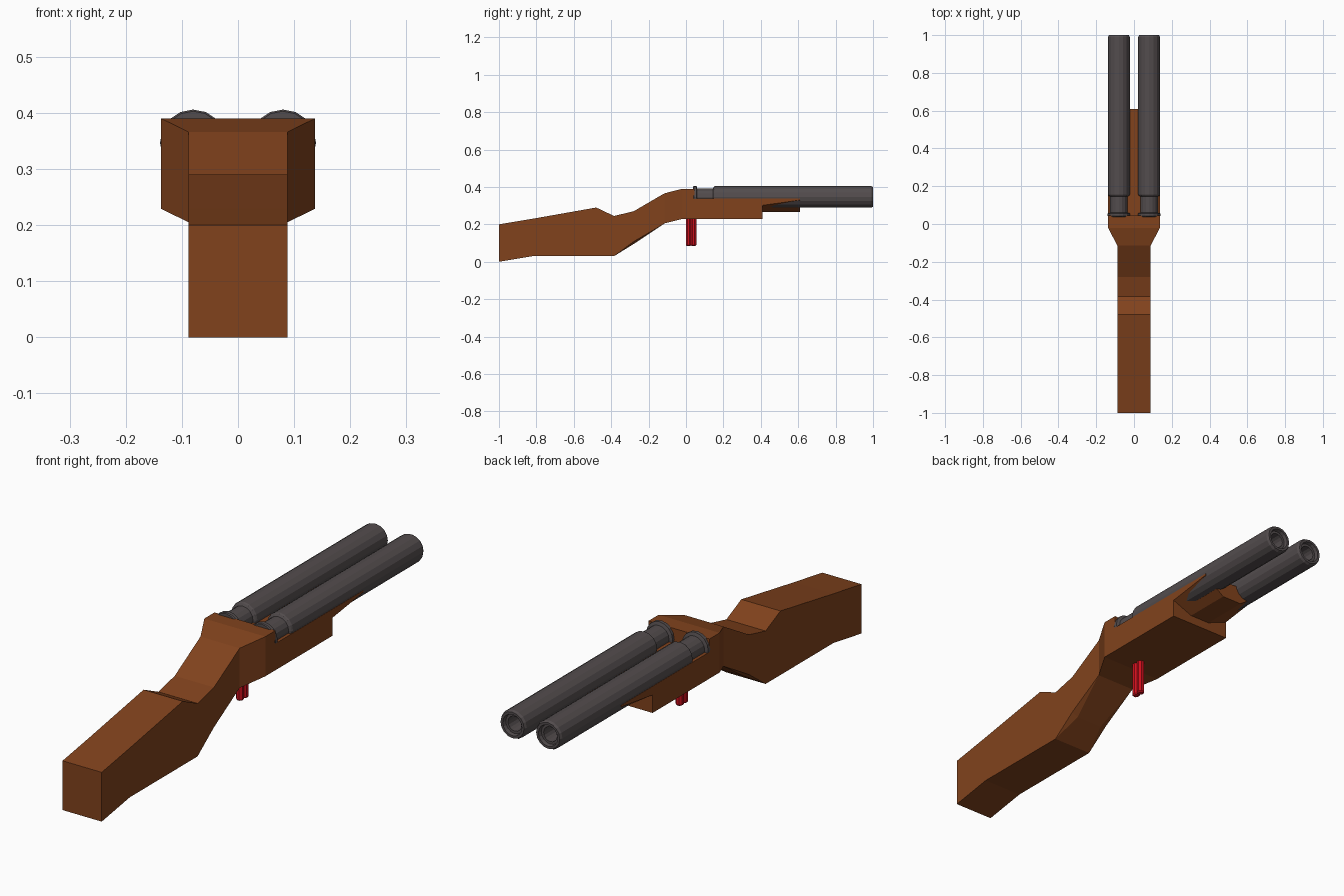
import bpy, math

if "Cube" in bpy.data.objects:
    bpy.data.objects.remove(bpy.data.objects["Cube"])


def material(name, rgb):
    m = bpy.data.materials.new(name)
    m.diffuse_color = (*rgb, 1)
    m.use_nodes = True
    m.node_tree.nodes["Principled BSDF"].inputs["Base Color"].default_value = m.diffuse_color
    return m


WOOD = material("wood", (0.22, 0.055, 0.012))
STEEL = material("dark_steel", (0.085, 0.072, 0.074))
RED = material("red", (0.62, 0.005, 0.012))


def make(name, verts, faces, mat):
    me = bpy.data.meshes.new(name)
    me.from_pydata(verts, [], faces)
    me.materials.append(mat)
    ob = bpy.data.objects.new(name, me)
    bpy.context.collection.objects.link(ob)
    return ob


def loft(name, rings, mat, capped=True):
    n = len(rings[0])
    verts = [v for r in rings for v in r]
    faces = [(i * n + j, i * n + (j + 1) % n, (i + 1) * n + (j + 1) % n, (i + 1) * n + j)
             for i in range(len(rings) - 1) for j in range(n)]
    if capped:
        faces += [tuple(reversed(range(n))), tuple(range(len(verts) - n, len(verts)))]
    return make(name, verts, faces, mat)


# Wooden body: y, half width, top z, outer bottom z, keel half width, keel z
sections = [
    (-1.00, .088, .200, .000, .088, .000),
    (-0.82, .088, .230, .030, .088, .030),
    (-0.48, .088, .290, .030, .088, .030),
    (-0.385, .088, .245, .030, .088, .030),
    (-0.28, .088, .270, .108, .060, .095),
    (-0.115, .088, .366, .205, .088, .205),
    (-0.02, .137, .390, .229, .100, .229),
    (0.045, .137, .390, .229, .100, .229),
    (0.045, .137, .337, .229, .100, .229),
    (0.41, .137, .337, .229, .100, .229),
    (0.41, .137, .337, .302, .045, .265),
    (0.61, .137, .337, .330, .045, .265),
]
rings = [[(w, y, t), (-w, y, t), (-w, y, o), (-k, y, z), (k, y, z), (w, y, o)]
         for y, w, t, o, k, z in sections]
loft("stock", rings, WOOD)

# Barrels: breech flange, neck, tube and hollow muzzle turned about y
profile = [(.038, .056), (.042, .059), (.056, .059), (.060, .046), (.145, .046),
           (.150, .055), (.156, .058), (.990, .058), (1.0, .053), (1.0, .043),
           (.985, .040), (.985, .030), (.80, .030)]
SIDES = 16
for side, sx in (("left", -.08), ("right", .08)):
    rings = [[(sx + r * math.cos(a), y, .347 + r * math.sin(a))
              for a in (-2 * math.pi * k / SIDES for k in range(SIDES))]
             for y, r in profile]
    loft(side + "_barrel", rings, STEEL)

# Two trigger prongs below the receiver
for name, cy in (("rear_trigger", .0135), ("front_trigger", .0405)):
    rings = [[(r * math.cos(a), cy + r * math.sin(a), z)
              for a in (2 * math.pi * k / 8 + math.pi / 8 for k in range(8))]
             for z, r in ((.085, .011), (.090, .0155), (.24, .0155))]
    loft(name, rings, RED)

# Consistent outward normals
import bmesh
for ob in bpy.data.objects:
    bm = bmesh.new()
    bm.from_mesh(ob.data)
    bmesh.ops.recalc_face_normals(bm, faces=bm.faces)
    bm.to_mesh(ob.data)
    bm.free()
